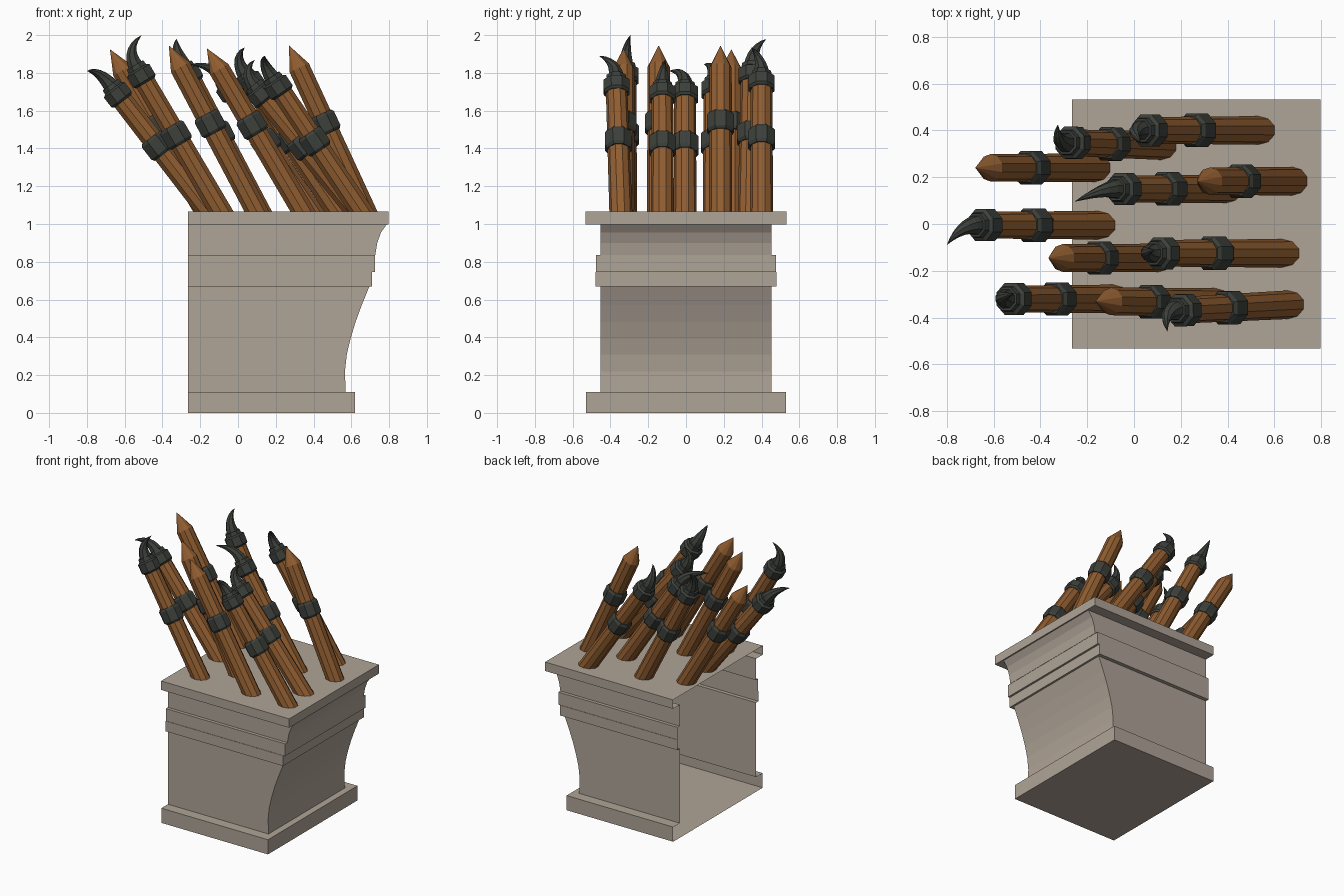
import bpy, bmesh
from math import cos, sin, pi
from mathutils import Vector

if "Cube" in bpy.data.objects:
    bpy.data.objects.remove(bpy.data.objects["Cube"])

TOP = 1.065   # upper surface of the pedestal
BACK = -0.265 # open rear edge of the pedestal


def material(name, rgb):
    m = bpy.data.materials.new(name)
    m.diffuse_color = (*rgb, 1)
    m.use_nodes = True
    m.node_tree.nodes["Principled BSDF"].inputs["Base Color"].default_value = m.diffuse_color
    return m


STONE = material("stone", (0.43, 0.37, 0.31))
WOOD = material("wood", (0.28, 0.11, 0.03))
IRON = material("iron", (0.045, 0.05, 0.042))


def finish(bm, name, mat):
    mesh = bpy.data.meshes.new(name)
    bm.to_mesh(mesh)
    bm.free()
    mesh.materials.append(mat)
    ob = bpy.data.objects.new(name, mesh)
    bpy.context.collection.objects.link(ob)
    return ob


def tube(bm, pts, radii, sides, ground=None):
    """Loft rings along pts; a zero radius closes to a point, ground cuts the first ring level."""
    rings = []
    for i, (p, r) in enumerate(zip(pts, radii)):
        t = (pts[min(i + 1, len(pts) - 1)] - pts[max(i - 1, 0)]).normalized()
        u = Vector((0, 1, 0)).cross(t).normalized()
        w = t.cross(u)
        if r == 0:
            rings.append([bm.verts.new(p)])
            continue
        ring = []
        for k in range(sides):
            a = 2 * pi * (k + 0.5) / sides
            v = p + r * (cos(a) * u + sin(a) * w)
            if i == 0 and ground is not None:
                v -= t * ((v.z - ground) / t.z)
            ring.append(bm.verts.new(v))
        rings.append(ring)
    for a, b in zip(rings, rings[1:]):
        for k in range(sides):
            n = (k + 1) % sides
            bm.faces.new((a[k], a[n], b[0]) if len(b) == 1 else (a[k], a[n], b[n], b[k]))
    bm.faces.new(rings[0][::-1])
    if len(rings[-1]) > 1:
        bm.faces.new(rings[-1])


def collar(bm, c, axis, profile):
    """Octagonal iron ring: profile of (offset along axis, radius)."""
    # tiny offsets keep ring directions well defined
    tube(bm, [c + axis * o for o, _ in profile], [r for _, r in profile], 8)


# Pedestal: three-sided moulded shell, open at the rear; (front x, half width, z)
levels = [(0.62, 0.53, 0), (0.62, 0.53, 0.11), (0.57, 0.452, 0.11), (0.566, 0.452, 0.22),
          (0.576, 0.452, 0.31), (0.595, 0.452, 0.39), (0.622, 0.452, 0.48), (0.655, 0.452, 0.57),
          (0.695, 0.452, 0.668), (0.71, 0.48, 0.668), (0.71, 0.48, 0.745), (0.725, 0.477, 0.745),
          (0.725, 0.477, 0.837), (0.727, 0.452, 0.837), (0.737, 0.452, 0.90), (0.757, 0.452, 0.955),
          (0.787, 0.452, 0.998), (0.797, 0.532, 0.998), (0.797, 0.532, TOP)]
bm = bmesh.new()
rows = [[bm.verts.new(p) for p in ((BACK, -h, z), (x, -h, z), (x, h, z), (BACK, h, z))]
        for x, h, z in levels]
for a, b in zip(rows, rows[1:]):
    for k in range(3):
        bm.faces.new((a[k], a[k + 1], b[k + 1], b[k]))
bm.faces.new(rows[0][::-1])
bm.faces.new(rows[-1])
finish(bm, "pedestal", STONE)

LOW_RING = [(-0.055, 0.066), (-0.04, 0.077), (0.04, 0.077), (0.055, 0.066)]
TOP_RING = [(-0.05, 0.062), (-0.038, 0.074), (0.025, 0.074), (0.035, 0.058), (0.06, 0.054)]

# Sharpened stakes: base (x, y), tip (x, y, z)
pointed = [((-0.17, 0.24), (-0.678, 0.24, 1.925)),
           ((0.10, -0.145), (-0.366, -0.145, 1.945)),
           ((0.345, -0.335), (-0.165, -0.33, 1.93)),
           ((0.675, 0.183), (0.27, 0.183, 1.945))]
for i, (b, t) in enumerate(pointed):
    base, tip = Vector((*b, TOP)), Vector(t)
    axis = (tip - base).normalized()
    bm = bmesh.new()
    tube(bm, [base, tip - axis * 0.13, tip], [0.061, 0.059, 0], 10, TOP)
    finish(bm, f"pointed_stake_{i + 1}", WOOD)
    bm = bmesh.new()
    collar(bm, base.lerp(tip, 0.53), axis, LOW_RING)
    finish(bm, f"pointed_stake_ring_{i + 1}", IRON)

# Clawed stakes: base (x, y), top ring centre, claw tip
clawed = [((-0.155, -0.005), (-0.64, -0.005, 1.69), (-0.80, -0.09, 1.81)),
          ((-0.09, -0.32), (-0.515, -0.32, 1.79), (-0.51, -0.295, 2.0)),
          ((0.115, 0.335), (-0.263, 0.347, 1.79), (-0.325, 0.425, 1.98)),
          ((0.39, 0.15), (-0.045, 0.15, 1.715), (-0.255, 0.095, 1.845)),
          ((0.53, 0.40), (0.065, 0.40, 1.75), (0.035, 0.345, 1.935)),
          ((0.63, -0.125), (0.12, -0.125, 1.69), (0.09, -0.11, 1.87)),
          ((0.655, -0.345), (0.21, -0.368, 1.73), (0.143, -0.46, 1.89))]
for i, (b, r, t) in enumerate(clawed):
    base, ring, tip = Vector((*b, TOP)), Vector(r), Vector(t)
    axis = (ring - base).normalized()
    bm = bmesh.new()
    tube(bm, [base, ring], [0.061, 0.057], 10, TOP)
    finish(bm, f"clawed_stake_{i + 1}", WOOD)
    bm = bmesh.new()
    collar(bm, base.lerp(ring, 0.56), axis, LOW_RING)
    collar(bm, ring, axis, TOP_RING)
    finish(bm, f"clawed_stake_rings_{i + 1}", IRON)
    # Claw: tapered horn along a quadratic curve
    p0 = ring + axis * 0.05
    p1 = p0 + axis * 0.11
    steps = [k / 6 for k in range(7)]
    pts = [p0 * (1 - s) ** 2 + p1 * 2 * s * (1 - s) + tip * s * s for s in steps]
    bm = bmesh.new()
    tube(bm, pts, [0.045 * (1 - s) ** 0.85 for s in steps[:-1]] + [0], 8)
    finish(bm, f"claw_{i + 1}", IRON)
